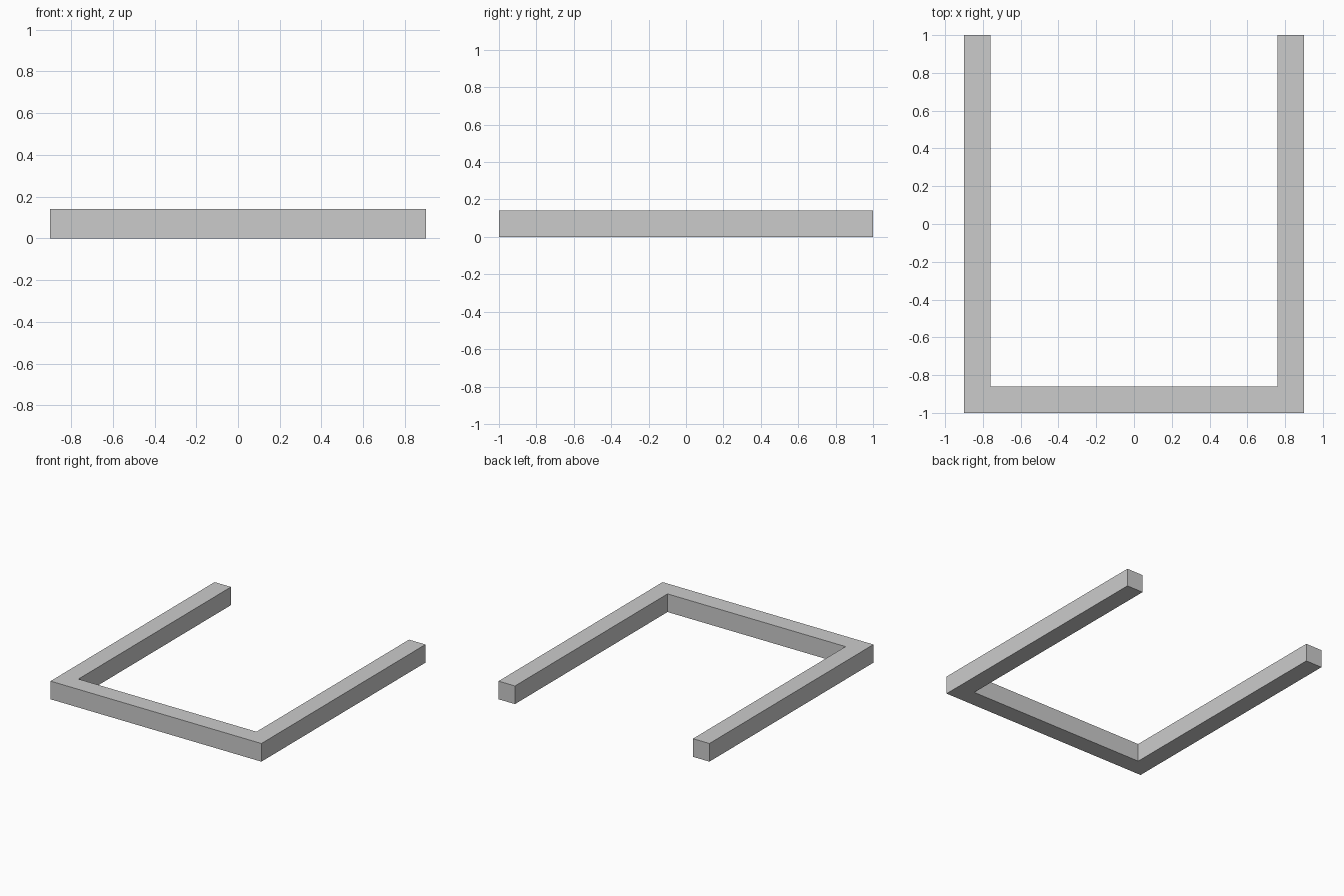
import bpy, bmesh

if "Cube" in bpy.data.objects:
    bpy.data.objects.remove(bpy.data.objects["Cube"])

HALF_W, HALF_D, T = 0.90, 1.00, 0.14   # outer half width, half depth, bar thickness

# U-shaped outline, open towards the back
right = [(HALF_W, -HALF_D), (HALF_W, HALF_D),
         (HALF_W - T, HALF_D), (HALF_W - T, -HALF_D + T)]
outline = right + [(-x, y) for x, y in reversed(right)]

# Extrude the outline into one square-section frame
bm = bmesh.new()
base = bm.faces.new([bm.verts.new((x, y, 0)) for x, y in outline])
top = bmesh.ops.extrude_face_region(bm, geom=[base], use_keep_orig=True)
bmesh.ops.translate(bm, vec=(0, 0, T),
                    verts=[g for g in top["geom"] if isinstance(g, bmesh.types.BMVert)])
bmesh.ops.recalc_face_normals(bm, faces=bm.faces)

mesh = bpy.data.meshes.new("u_frame")
bm.to_mesh(mesh)
bm.free()
bpy.context.collection.objects.link(bpy.data.objects.new("u_frame", mesh))
